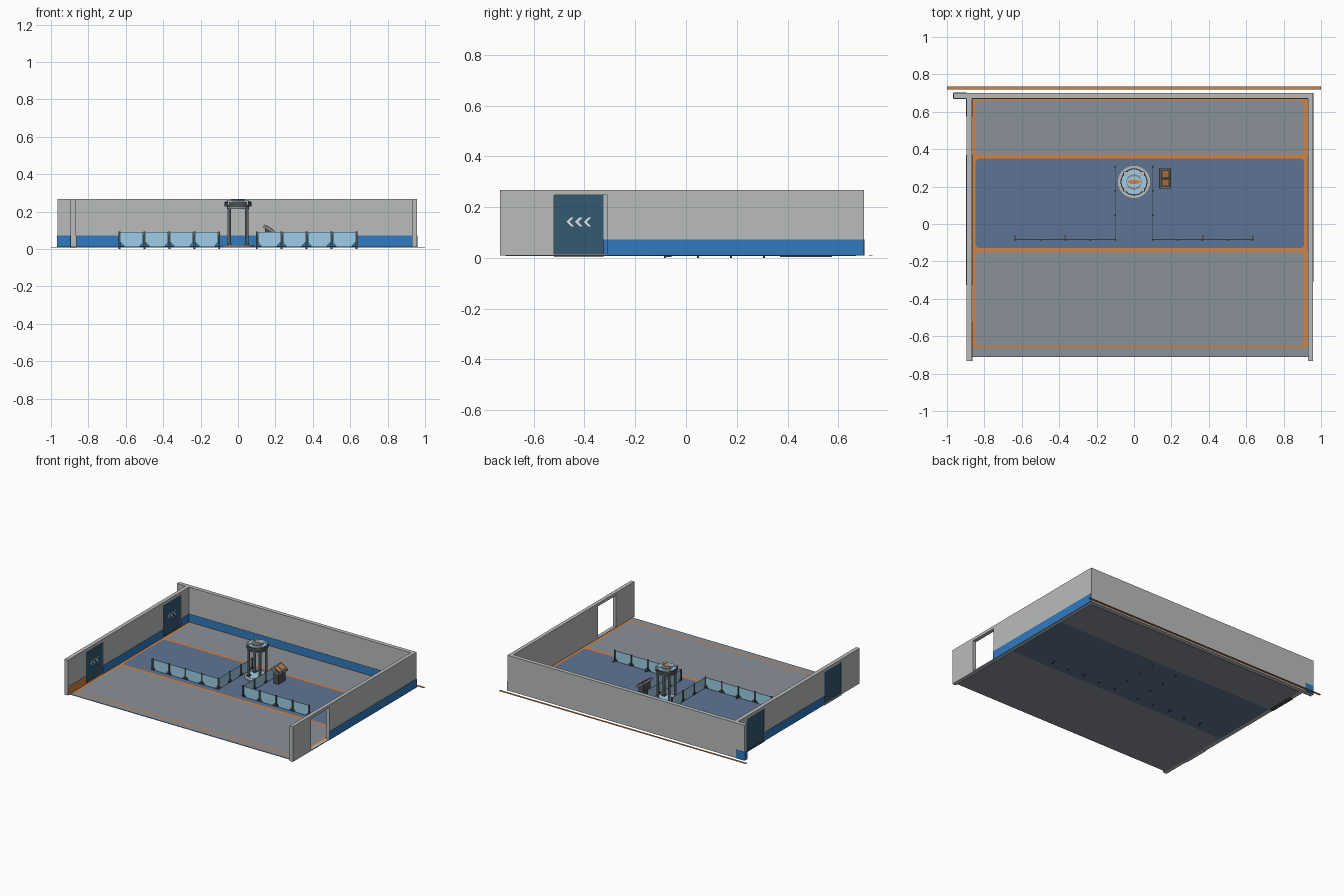
import bpy, bmesh, math

if "Cube" in bpy.data.objects:
    bpy.data.objects.remove(bpy.data.objects["Cube"])

def mat(name, r, g, b):
    m = bpy.data.materials.new(name)
    lin = lambda c: c / 12.92 if c <= 0.04045 else ((c + 0.055) / 1.055) ** 2.4
    m.diffuse_color = (lin(r), lin(g), lin(b), 1)
    m.use_nodes = True
    m.node_tree.nodes["Principled BSDF"].inputs["Base Color"].default_value = m.diffuse_color
    return m

WALL = mat("wall_grey", 0.73, 0.74, 0.74)
FLOOR = mat("floor_grey", 0.54, 0.57, 0.60)
LANE = mat("lane_blue", 0.37, 0.46, 0.58)
BLUE = mat("stripe_blue", 0.19, 0.48, 0.75)
ORANGE = mat("line_orange", 0.83, 0.51, 0.26)
GLASS = mat("glass_blue", 0.62, 0.81, 0.91)
DOOR = mat("door_teal", 0.20, 0.35, 0.44)
WHITE = mat("arrow_white", 0.93, 0.94, 0.95)
DARK = mat("dark_metal", 0.30, 0.31, 0.32)
METAL = mat("mid_metal", 0.55, 0.57, 0.59)

def finish(name, bm, m):
    bmesh.ops.recalc_face_normals(bm, faces=bm.faces)
    me = bpy.data.meshes.new(name)
    bm.to_mesh(me)
    bm.free()
    me.materials.append(m)
    ob = bpy.data.objects.new(name, me)
    bpy.context.collection.objects.link(ob)
    return ob

def box(name, m, x0, x1, y0, y1, z0, z1):
    bm = bmesh.new()
    bmesh.ops.create_cube(bm, size=1)
    for v in bm.verts:
        v.co = ((x0 + x1) / 2 + v.co.x * (x1 - x0), (y0 + y1) / 2 + v.co.y * (y1 - y0),
                (z0 + z1) / 2 + v.co.z * (z1 - z0))
    return finish(name, bm, m)

def prism(name, m, pts, a, b, axis):
    """Extrude a 2D outline from a to b along an axis (0 x, 1 y, 2 z)."""
    bm = bmesh.new()
    def put(p, h):
        c = list(p)
        c.insert(axis, h)
        return bm.verts.new(c)
    lo, hi = [put(p, a) for p in pts], [put(p, b) for p in pts]
    bm.faces.new(lo)
    bm.faces.new(hi)
    n = len(pts)
    for i in range(n):
        j = (i + 1) % n
        bm.faces.new((lo[i], lo[j], hi[j], hi[i]))
    return finish(name, bm, m)

def disc(name, m, x, y, rx, ry, z0, z1, n=24):
    pts = [(x + rx * math.cos(2 * math.pi * i / n), y + ry * math.sin(2 * math.pi * i / n)) for i in range(n)]
    return prism(name, m, pts, z0, z1, 2)

def frame(name, x0, x1, y0, y1, wx, wy, r):
    """Flat line around a rectangle with rounded corners."""
    def loop(x0, x1, y0, y1, r):
        out = []
        for k, (cx, cy) in enumerate(((x1 - r, y1 - r), (x0 + r, y1 - r), (x0 + r, y0 + r), (x1 - r, y0 + r))):
            for s in range(4):
                t = math.pi / 2 * (k + s / 3)
                out.append((cx + r * math.cos(t), cy + r * math.sin(t)))
        return out
    bm = bmesh.new()
    a = [bm.verts.new((*p, 0.0135)) for p in loop(x0, x1, y0, y1, 0.008)]
    b = [bm.verts.new((*p, 0.0135)) for p in loop(x0 + wx, x1 - wx, y0 + wy, y1 - wy, r)]
    for i in range(16):
        j = (i + 1) % 16
        bm.faces.new((a[i], a[j], b[j], b[i]))
    finish(name, bm, ORANGE)

B, T = 0.01, 0.268        # wall bottom and top
S = 0.073                 # stripe height
E = 0.002                 # plate thickness
DT = 0.247                # door top

# floor zones and painted lines
for name, m, y0, y1 in (("floor_front", FLOOR, -0.71, -0.14), ("floor_lane", LANE, -0.14, 0.36),
                        ("floor_back", FLOOR, 0.36, 0.67)):
    box(name, m, -0.866, 0.93, y0, y1, 0.008, 0.0125)
for name, y0, y1 in (("line_front", -0.66, -0.14), ("line_lane", -0.14, 0.36), ("line_back", 0.36, 0.67)):
    frame(name, -0.864, 0.927, y0, y1, 0.017, 0.011, 0.02)
box("outer_line", ORANGE, -1, 1, 0.72, 0.735, 0.007, 0.0095)

# back wall with stripes
box("back_wall", WALL, -0.965, 0.957, 0.67, 0.70, B, T)
box("back_stripe", BLUE, -0.965, 0.93, 0.67 - E, 0.67, B, S)
box("back_stripe_end", BLUE, -0.965, -0.895, 0.70, 0.70 + E, B, S)
box("back_stripe_edge", BLUE, -0.965 - E, -0.965, 0.67, 0.70, B, S)

# right wall with an open doorway
RX0, RX1 = 0.93, 0.957
box("right_wall_front", WALL, RX0, RX1, -0.732, -0.52, B, T)
box("right_wall_rear", WALL, RX0, RX1, -0.31, 0.67, B, T)
box("right_wall_lintel", WALL, RX0, RX1, -0.52, -0.31, DT, T)
box("right_wall_sill", WALL, RX0, RX1, -0.52, -0.31, B, 0.016)
box("right_stripe", BLUE, RX1, RX1 + E, -0.31, 0.70, B, S)

# left wall with two closed doors
LX0, LX1 = -0.895, -0.866
for i, (y0, y1) in enumerate(((-0.732, -0.52), (-0.325, 0.37), (0.575, 0.67))):
    box(f"left_wall_{i}", WALL, LX0, LX1, y0, y1, B, T)
    box(f"left_stripe_inner_{i}", ORANGE if i == 0 else BLUE, LX1, LX1 + E, y0, y1, B, S)
    if i:
        box(f"left_stripe_outer_{i}", BLUE, LX0 - E, LX0, y0, y1, B, S)
for i, (y0, y1) in enumerate(((-0.52, -0.325), (0.37, 0.575))):
    box(f"left_lintel_{i}", WALL, LX0, LX1, y0, y1, DT, T)
    box(f"left_door_{i}", DOOR, LX0 + 0.004, LX1 - 0.004, y0, y1, 0.016, DT)
    box(f"left_sill_{i}", WALL if i == 0 else DARK, LX0, LX1, y0, y1, 0.004, 0.016)
    # chevron arrows
    yc, zc = (y0 + y1) / 2, 0.142
    for k in (-1, 0, 1):
        y = yc + k * 0.034 - 0.014
        prism(f"chevron_{i}_{k}", WHITE, [(y, zc), (y + 0.018, zc + 0.018), (y + 0.03, zc + 0.018),
              (y + 0.012, zc), (y + 0.03, zc - 0.018), (y + 0.018, zc - 0.018)], LX1 - 0.005, LX1 - 0.002, 0)

# glass fence: posts and panels with cut lower corners
def panel(name, a, b, c, axis):
    a, b = a + 0.007, b - 0.007
    pts = [(a, 0.035), (a + 0.02, 0.014), (b - 0.02, 0.014), (b, 0.035), (b, 0.09), (a, 0.09)]
    prism(name, GLASS, pts, c - 0.002, c + 0.002, axis)

def post(name, x, y):
    box(name, DARK, x - 0.005, x + 0.005, y - 0.004, y + 0.004, 0, 0.094)

FY = -0.083
for side, s in (("left", -1), ("right", 1)):
    xs = [s * (0.10 + 0.1335 * i) for i in range(5)]
    ys = [FY + 0.13 * i for i in range(4)]
    for i, x in enumerate(xs):
        post(f"fence_post_{side}_{i}", x, FY)
        if i in (2, 4):
            box(f"fence_foot_{side}_{i}", DARK, x - 0.004, x + 0.004, FY, FY + 0.025, 0.004, 0.018)
        if i:
            panel(f"fence_glass_{side}_{i}", min(x, xs[i - 1]), max(x, xs[i - 1]), FY, 1)
            box(f"fence_rail_{side}_{i}", DARK, min(x, xs[i - 1]), max(x, xs[i - 1]), FY - 0.0015, FY + 0.0015, 0.0125, 0.016)
    for i, y in enumerate(ys[1:]):
        post(f"side_post_{side}_{i}", s * 0.10, y)
        panel(f"side_glass_{side}_{i}", ys[i], y, s * 0.10, 0)
        box(f"side_rail_{side}_{i}", DARK, s * 0.10 - 0.0015, s * 0.10 + 0.0015, ys[i], y, 0.0125, 0.016)

# central scanner: base, columns, head
CY = 0.225
disc("scanner_base", WALL, 0, CY, 0.086, 0.086, 0.0125, 0.02, 32)
disc("scanner_base_plate", GLASS, 0, CY, 0.06, 0.06, 0.02, 0.022, 32)
for i, (sx, sy) in enumerate(((-1, -1), (1, -1), (-1, 1), (1, 1))):
    disc(f"scanner_column_{i}", METAL, sx * 0.046, CY + sy * 0.036, 0.009, 0.009, 0.02, 0.22, 8)
    box(f"scanner_column_foot_{i}", DARK, sx * 0.046 - 0.012, sx * 0.046 + 0.012,
        CY + sy * 0.036 - 0.012, CY + sy * 0.036 + 0.012, 0.02, 0.03)
disc("scanner_head_lower", METAL, 0, CY, 0.06, 0.06, 0.213, 0.228, 32)
disc("scanner_head", DARK, 0, CY, 0.072, 0.072, 0.228, 0.252, 32)
disc("scanner_head_top", GLASS, 0, CY, 0.066, 0.066, 0.252, 0.257, 32)
disc("scanner_cap", METAL, 0, CY, 0.044, 0.044, 0.257, 0.261, 8)
disc("scanner_cap_glass", GLASS, 0, CY, 0.038, 0.03, 0.261, 0.264, 16)
disc("scanner_emblem", ORANGE, 0, CY, 0.034, 0.012, 0.264, 0.268, 16)
for i in range(4):
    t = math.pi / 2 * i + math.pi / 4
    x, y = 0.062 * math.cos(t), CY + 0.062 * math.sin(t)
    box(f"scanner_clamp_{i}", WALL, x - 0.011, x + 0.011, y - 0.011, y + 0.011, 0.235, 0.262)

# control desk with sloped screen
prism("desk_body", DARK, [(0.145, 0.0125), (0.185, 0.0125), (0.185, 0.085), (0.145, 0.11)], 0.205, 0.285, 1)
prism("desk_top", METAL, [(0.134, 0.115), (0.194, 0.082), (0.197, 0.094), (0.14, 0.13)], 0.19, 0.30, 1)
prism("desk_screen", DARK, [(0.144, 0.1275), (0.193, 0.0966), (0.194, 0.0985), (0.145, 0.1295)], 0.198, 0.292, 1)
for i, (y0, y1) in enumerate(((0.207, 0.235), (0.25, 0.283))):
    prism(f"desk_key_panel_{i}", ORANGE, [(0.152, 0.1245), (0.184, 0.1045), (0.185, 0.106), (0.153, 0.1265)], y0, y1, 1)
